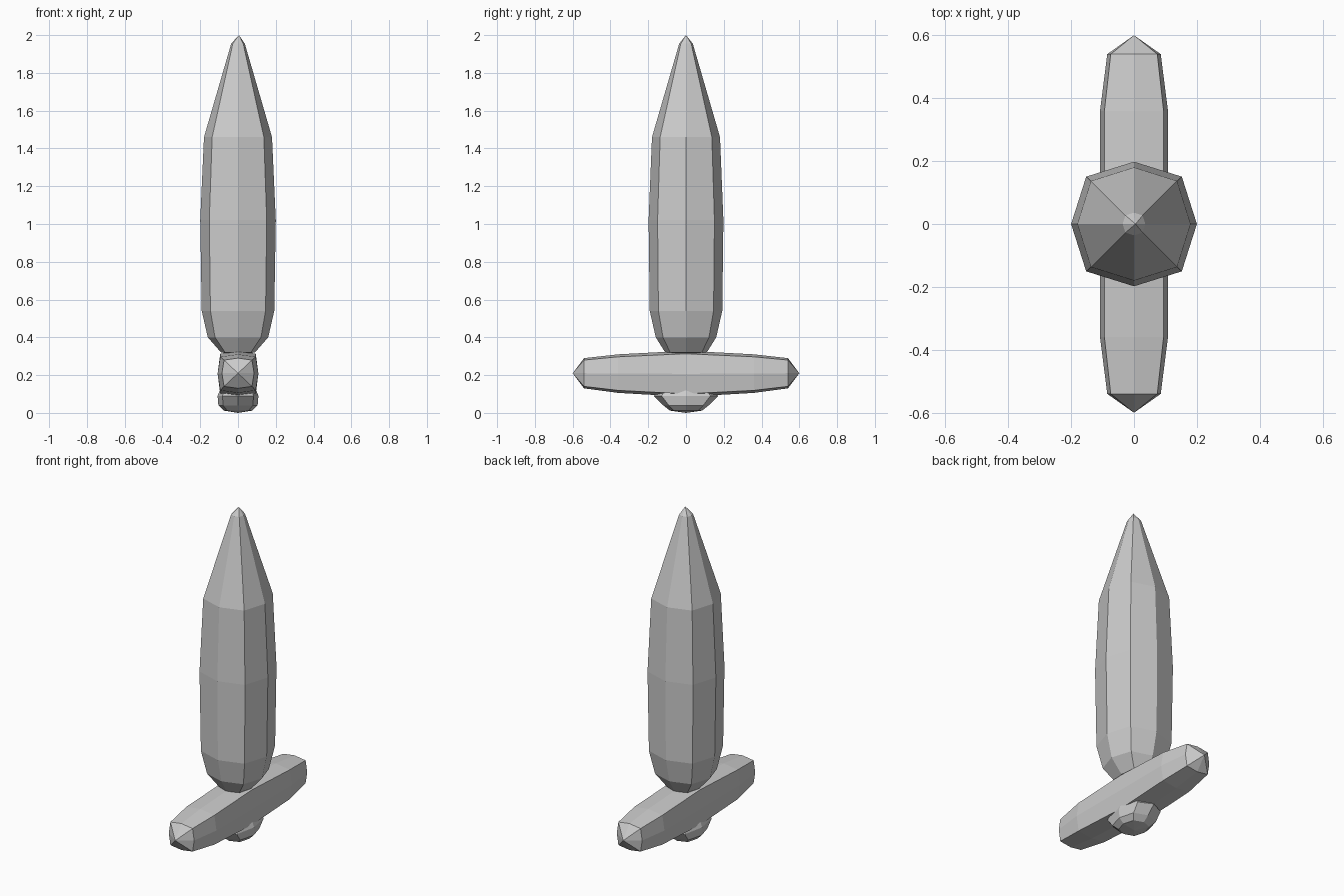
import bpy
import bmesh
from mathutils import Vector

default = bpy.data.objects.get("Cube")
if default:
    bpy.data.objects.remove(default, do_unlink=True)

# Single plain grey
grey = bpy.data.materials.new("plain grey")
grey.use_nodes = True
tone = (0.6, 0.6, 0.6, 1)
grey.diffuse_color = tone
grey.node_tree.nodes["Principled BSDF"].inputs["Base Color"].default_value = tone


def ring_offsets(u, v, corner):
    """Eight-sided ring: a square with each side bulging to a middle point."""
    signs = [(1, 0), (1, 1), (0, 1), (-1, 1), (-1, 0), (-1, -1), (0, -1), (1, -1)]
    return [(a * u * (corner if b else 1), b * v * (corner if a else 1)) for a, b in signs]


def loft(name, start, sections, end, corner, place):
    """Skin eight-sided rings (t, half_u, half_v, shift_v) between two end points."""
    bm = bmesh.new()
    rings = []
    for t, u, v, shift in sections:
        rings.append([bm.verts.new(place(a, b + shift, t))
                      for a, b in ring_offsets(u, v, corner)])
    for low, high in zip(rings, rings[1:]):
        for i in range(8):
            j = (i + 1) % 8
            bm.faces.new((low[i], low[j], high[j], high[i]))
    for ring, point in ((rings[0], start), (rings[-1], end)):
        pole = bm.verts.new(Vector(point))
        for i in range(8):
            bm.faces.new((ring[i], ring[(i + 1) % 8], pole))
    bmesh.ops.recalc_face_normals(bm, faces=bm.faces)
    mesh = bpy.data.meshes.new(name)
    bm.to_mesh(mesh)
    bm.free()
    mesh.materials.append(grey)
    obj = bpy.data.objects.new(name, mesh)
    bpy.context.collection.objects.link(obj)
    return obj


def upright(u, v, t):
    return Vector((u, v, t))


def lengthwise(u, v, t):
    return Vector((u, t, v))


# Blade: tall tapering spike
blade = [(0.32, 0.09, 0.11, 0), (0.40, 0.16, 0.16, 0), (0.54, 0.192, 0.192, 0),
         (1.02, 0.2, 0.198, 0), (1.46, 0.18, 0.18, 0), (1.955, 0.036, 0.036, 0)]
loft("blade", (0, 0, 0.31), blade, (0.005, 0, 2.0), 0.76, upright)

# Crossguard: bar running front to back, mirrored about its middle
half = [(0.54, 0.085, 0.08, 0.21), (0.36, 0.108, 0.102, 0.208)]
guard = ([(-t, u, v, s) for t, u, v, s in half] + [(0, 0.108, 0.122, 0.207)]
         + half[::-1])
loft("crossguard", (0, -0.6, 0.21), guard, (0, 0.6, 0.21), 0.87, lengthwise)

# Pommel: rounded knob under the guard
pommel = [(0.012, 0.075, 0.085, 0), (0.04, 0.104, 0.12, 0),
          (0.09, 0.108, 0.17, 0), (0.15, 0.085, 0.12, 0)]
loft("pommel", (0, 0, 0), pommel, (0, 0, 0.18), 0.76, upright)
